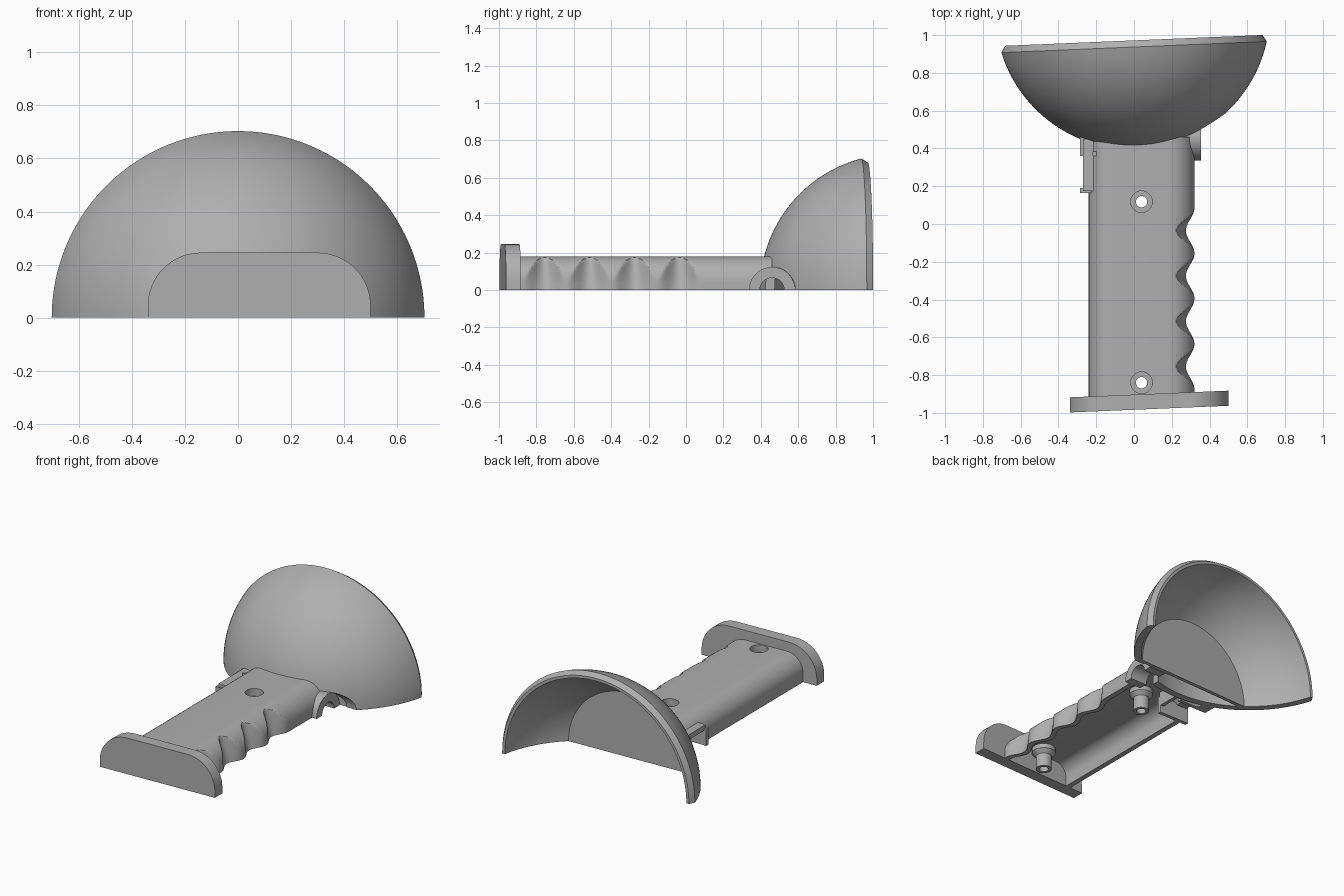
import bpy, bmesh, math
from mathutils import Matrix, Vector

if "Cube" in bpy.data.objects:
    bpy.data.objects.remove(bpy.data.objects["Cube"])

grey = bpy.data.materials.new("grey plastic")
grey.diffuse_color = (0.43, 0.43, 0.43, 1)
grey.use_nodes = True
grey.node_tree.nodes["Principled BSDF"].inputs["Base Color"].default_value = grey.diffuse_color
TILT = math.radians(2.4)          # slant of the bowl and the end plate


def finish(name, bm, angle=30):
    bmesh.ops.remove_doubles(bm, verts=bm.verts, dist=1e-5)
    bmesh.ops.recalc_face_normals(bm, faces=bm.faces)
    me = bpy.data.meshes.new(name)
    bm.to_mesh(me)
    bm.free()
    me.materials.append(grey)
    ob = bpy.data.objects.new(name, me)
    bpy.context.collection.objects.link(ob)
    smooth(ob, angle)
    return ob


def smooth(ob, angle=30):
    bpy.ops.object.select_all(action='DESELECT')
    ob.select_set(True)
    bpy.context.view_layer.objects.active = ob
    bpy.ops.object.shade_smooth_by_angle(angle=math.radians(angle))


def loft(name, rings, closed=False):
    """Skin a list of closed rings; cap the ends unless closed."""
    bm = bmesh.new()
    vs = [[bm.verts.new(p) for p in r] for r in rings]
    n = len(vs[0])
    pairs = list(zip(vs, vs[1:])) + ([(vs[-1], vs[0])] if closed else [])
    for a, b in pairs:
        for i in range(n):
            j = (i + 1) % n
            bm.faces.new((a[i], a[j], b[j], b[i]))
    if not closed:
        bm.faces.new(vs[0])
        bm.faces.new(vs[-1])
    return finish(name, bm)


def lathe(name, profile, place, full=False, steps=64):
    """Turn (radius, along) points; place(a, b, along) gives the 3D point."""
    total = 2 * math.pi if full else math.pi
    rings = []
    for k in range(steps if full else steps + 1):
        t = total * k / steps
        rings.append([place(r * math.cos(t), r * math.sin(t), h) for r, h in profile])
    return loft(name, rings, full)


def box(name, x0, x1, y0, y1, z0, z1):
    bm = bmesh.new()
    bmesh.ops.create_cube(bm, size=1)
    for v in bm.verts:
        v.co = ((x0 + x1) / 2 + v.co.x * (x1 - x0),
                (y0 + y1) / 2 + v.co.y * (y1 - y0),
                (z0 + z1) / 2 + v.co.z * (z1 - z0))
    return finish(name, bm)


def rod(r, axis, start, end, a, b):
    """Cutter cylinder along x (centre y=a, z=b) or z (centre x=a, y=b)."""
    bm = bmesh.new()
    bmesh.ops.create_cone(bm, cap_ends=True, segments=48, radius1=r, radius2=r, depth=end - start)
    mid = (start + end) / 2
    if axis == 'x':
        m = Matrix.Translation((mid, a, b)) @ Matrix.Rotation(math.pi / 2, 4, 'Y')
    else:
        m = Matrix.Translation((a, b, mid))
    bm.transform(m)
    return finish("cutter", bm)


def cut(ob, cutters):
    for c in cutters:
        c.hide_render = True
        mod = ob.modifiers.new("cut", 'BOOLEAN')
        mod.operation, mod.object, mod.solver = 'DIFFERENCE', c, 'EXACT'
        bpy.context.view_layer.objects.active = ob
        bpy.ops.object.modifier_apply(modifier=mod.name)
        bpy.data.objects.remove(c)
    smooth(ob)


# Half bowl: spherical shell with a chamfered rim
spin = Matrix.Rotation(TILT, 3, 'Z')
pivot = Vector((0, 0.945, 0))


def bowl_place(a, b, h):
    return spin @ (Vector((a, h, b)) - pivot) + pivot


C, R_OUT, R_IN = 1.122, 0.727, 0.68


def arc(radius, y_rim, n=28):
    end = math.acos((C - y_rim) / radius)
    return [(radius * math.sin(end * i / n), C - radius * math.cos(end * i / n)) for i in range(n + 1)]


shell = arc(R_OUT, 0.937) + [(0.682, 0.972)] + arc(R_IN, 0.972)[::-1]
bowl = lathe("bowl", shell, bowl_place, steps=96)
cut(bowl, [rod(0.124, 'x', 0.34, 0.62, 0.46, 0), rod(0.065, 'x', 0.2, 0.35, 0.46, 0)])

# Flat floor inside the bowl
lathe("bowl_floor", [(0, 0.575), (0.425, 0.575), (0.447, 0.6), (0, 0.6)], bowl_place)


# Handle: hollow half grip with finger notches on the +x side
def notch(y):
    return 0.5 + 0.5 * math.cos(2 * math.pi * (y + 0.035) / 0.24) if -0.875 < y < 0.085 else 0


def section(y, o):
    pts = [(-0.24 + o, 0)]
    rl, rr = 0.12, 0.14
    for i in range(11):
        t = math.pi - math.pi / 2 * i / 10
        pts.append((-0.24 + rl + (rl - o) * math.cos(t), 0.18 - rl + (rl - o) * math.sin(t)))
    for i in range(21):
        t = math.pi / 2 * (1 - i / 20)
        pts.append((0.32 - rr + (rr - o) * math.cos(t), 0.18 - rr + (rr - o) * math.sin(t)))
    pts.append((0.32 - o, 0))
    w = notch(y)
    return [(min(x, 0.32 - o - w * (0.045 + 0.3 * z)), y, z) for x, z in pts]


ys = [-0.93 + 0.01 * i for i in range(140)]
handle = loft("handle", [section(y, 0) + section(y, 0.035)[::-1] for y in ys])
SCREWS = [(0.04, 0.118), (0.04, -0.84)]
cutters = [rod(0.057, 'z', 0.1, 0.3, x, y) for x, y in SCREWS]
cutters += [rod(0.067, 'x', 0.2, 0.5, 0.46, 0),
            box("cutter", -0.32, -0.19, 0.19, 0.36, -0.1, 0.1)]
cut(handle, cutters)

# Screw posts with counterbored holes
for k, (px, py) in enumerate(SCREWS):
    lathe(f"screw_post_{k + 1}",
          [(0.03, 0), (0.05, 0), (0.05, 0.09), (0.075, 0.115), (0.075, 0.165),
           (0.057, 0.165), (0.057, 0.13), (0.03, 0.13)],
          lambda a, b, h: (px + a, py + b, h), full=True, steps=40)

# Half ring for the cable exit
lathe("cable_ring", [(0.065, 0.23), (0.123, 0.23), (0.123, 0.355), (0.065, 0.355)],
      lambda a, b, h: (h, 0.46 + a, b), steps=40)

# Switch opening: outer frame and inner ribs on the -x side
box("switch_frame_top", -0.27, -0.2, 0.175, 0.45, 0.1, 0.135)
box("switch_flange_front", -0.285, -0.06, 0.165, 0.19, 0, 0.115)
box("switch_flange_back", -0.285, -0.21, 0.36, 0.46, 0, 0.125)
box("switch_rib_back", -0.22, -0.06, 0.36, 0.385, 0, 0.15)
box("switch_rib_side", -0.085, -0.06, 0.18, 0.37, 0.05, 0.15)

# End plate: slanted slab with rounded upper corners
outline = [(-0.42, 0)]
for cx, a0 in ((-0.22, math.pi), (0.22, math.pi / 2)):
    for i in range(17):
        t = a0 - math.pi / 2 * i / 16
        outline.append((cx + 0.2 * math.cos(t), 0.045 + 0.2 * math.sin(t)))
outline.append((0.42, 0))
rings = []
for d in (-0.04, 0.04):
    rings.append([(0.08 + x, -0.94 + d + x * math.tan(TILT), z) for x, z in outline])
loft("end_plate", rings)
